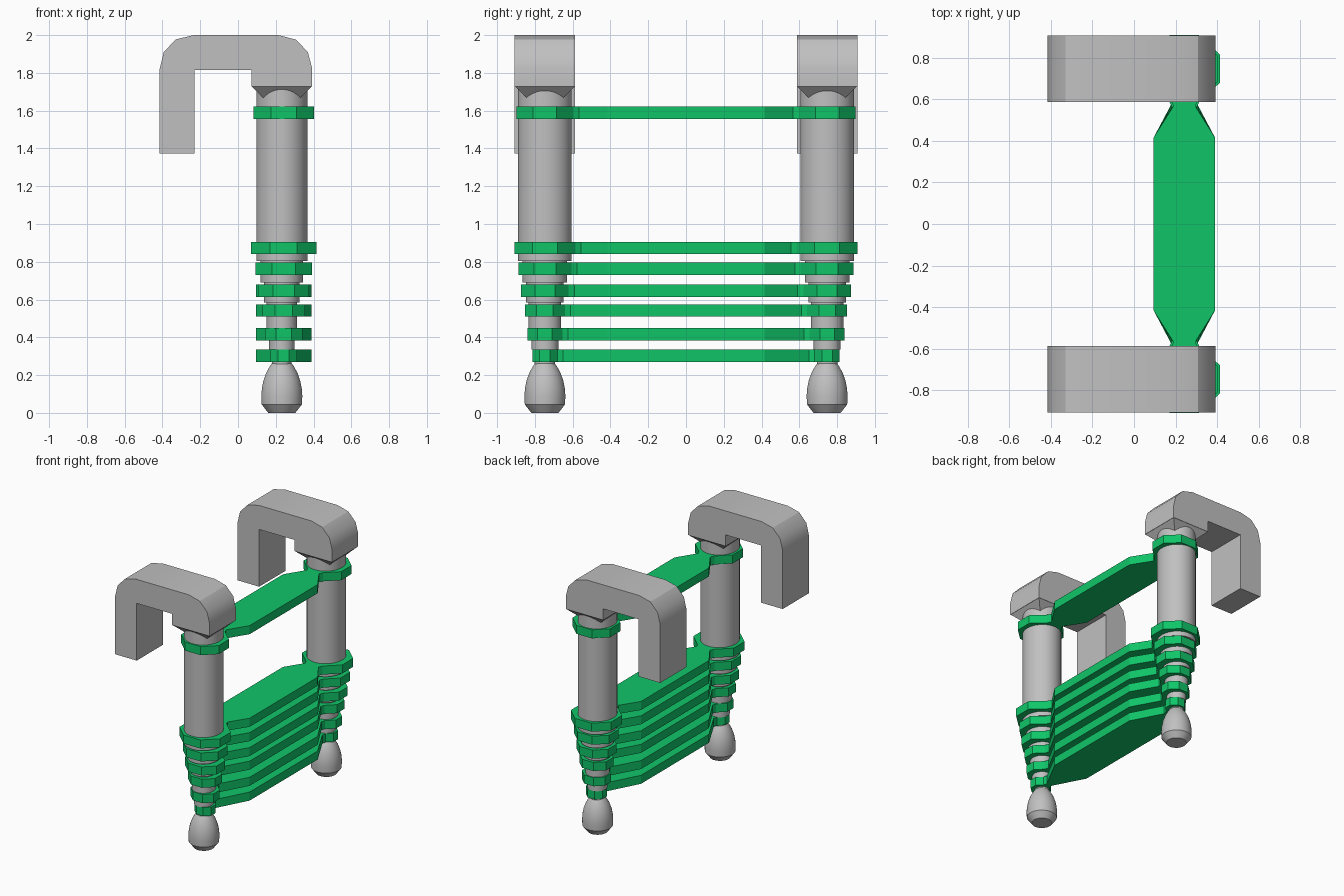
import bpy, bmesh, math
from mathutils import Vector

cube = bpy.data.objects.get("Cube")
if cube:
    bpy.data.objects.remove(cube, do_unlink=True)


def material(name, color):
    m = bpy.data.materials.new(name)
    m.use_nodes = True
    m.diffuse_color = color
    m.node_tree.nodes["Principled BSDF"].inputs["Base Color"].default_value = color
    return m


GREY = material("light grey", (0.53, 0.53, 0.53, 1))
GREEN = material("green", (0.005, 0.56, 0.14, 1))
POST_X, POST_Y, BAND_X = 0.232, 0.747, 0.242


def finish(bm, name, mat, smooth=True):
    bmesh.ops.recalc_face_normals(bm, faces=bm.faces)
    mesh = bpy.data.meshes.new(name)
    bm.to_mesh(mesh)
    bm.free()
    mesh.materials.append(mat)
    ob = bpy.data.objects.new(name, mesh)
    bpy.context.collection.objects.link(ob)
    if smooth:
        bpy.ops.object.select_all(action='DESELECT')
        ob.select_set(True)
        bpy.context.view_layer.objects.active = ob
        bpy.ops.object.shade_smooth_by_angle(angle=math.radians(30))
    return ob


def prism(name, points, offset, mat, smooth=True):
    """Extrude a closed 3D outline along an offset."""
    bm = bmesh.new()
    face = bm.faces.new([bm.verts.new(p) for p in points])
    ext = bmesh.ops.extrude_face_region(bm, geom=[face])
    moved = [v for v in ext["geom"] if isinstance(v, bmesh.types.BMVert)]
    bmesh.ops.translate(bm, verts=moved, vec=Vector(offset))
    return finish(bm, name, mat, smooth)


def lathe(name, profile, x, y, mat, sides=32, stretch=1.0):
    """Turn (radius, height) points into a capped solid."""
    bm = bmesh.new()
    rings = []
    for r, z in profile:
        rings.append([bm.verts.new((x + r * math.cos(a), y + stretch * r * math.sin(a), z))
                      for a in (2 * math.pi * (i + 0.5) / sides for i in range(sides))])
    for lo, hi in zip(rings, rings[1:]):
        for i in range(sides):
            j = (i + 1) % sides
            bm.faces.new((lo[i], lo[j], hi[j], hi[i]))
    bm.faces.new(rings[0][::-1])
    bm.faces.new(rings[-1])
    return finish(bm, name, mat)


# Stepped post, narrowing downwards
POST = [(0.052, 0.24), (0.052, 0.335), (0.068, 0.335), (0.068, 0.45),
        (0.082, 0.45), (0.082, 0.585), (0.095, 0.585), (0.095, 0.69),
        (0.113, 0.69), (0.113, 0.805), (0.136, 0.805), (0.136, 1.75)]
# Rounded foot
FOOT = [(0.072, 0.0), (0.107, 0.045), (0.109, 0.09), (0.106, 0.13), (0.098, 0.17),
        (0.084, 0.21), (0.065, 0.245), (0.05, 0.265)]
# Hook side profile (x, z)
HOOK = [(-0.415, 1.373), (-0.23, 1.373), (-0.23, 1.815), (0.072, 1.815), (0.072, 1.728),
        (0.392, 1.728), (0.392, 1.825), (0.37, 1.91), (0.307, 1.976), (0.215, 2.0),
        (-0.235, 2.0), (-0.33, 1.977), (-0.393, 1.91), (-0.415, 1.82)]

for side, s in (("front", -1), ("back", 1)):
    y = s * POST_Y
    lathe(side + "_post", POST, POST_X, y, GREY, stretch=1.05)
    lathe(side + "_foot", FOOT, POST_X, y, GREY)
    prism(side + "_hook", [(x, y - 0.16, z) for x, z in HOOK], (0, 0.32, 0), GREY)
    # Square tapered collar under the hook
    lathe(side + "_collar", [(0.097 * math.sqrt(2), 1.667), (0.16 * math.sqrt(2), 1.73)],
          POST_X, y, GREY, sides=4)

# Flat green bands: octagonal ring at each post joined by a wide bar
BANDS = [(0.270, 0.066), (0.384, 0.092), (0.509, 0.106), (0.614, 0.126),
         (0.729, 0.140), (0.840, 0.161), (1.555, 0.150)]
K = math.tan(math.pi / 8)
for n, (z, r) in enumerate(BANDS):
    rx = r * 1.07
    quarter = [(0.148, 0.415), (0.35 * r, POST_Y - r - 0.03), (K * rx, POST_Y - r),
               (rx, POST_Y - K * r), (rx, POST_Y + K * r), (K * rx, POST_Y + r)]
    half = quarter + [(-x, y) for x, y in reversed(quarter)]
    outline = half + [(-x, -y) for x, y in half]
    prism(f"band_{n + 1}", [(BAND_X + x, y, z) for x, y in outline], (0, 0, 0.066), GREEN, False)
